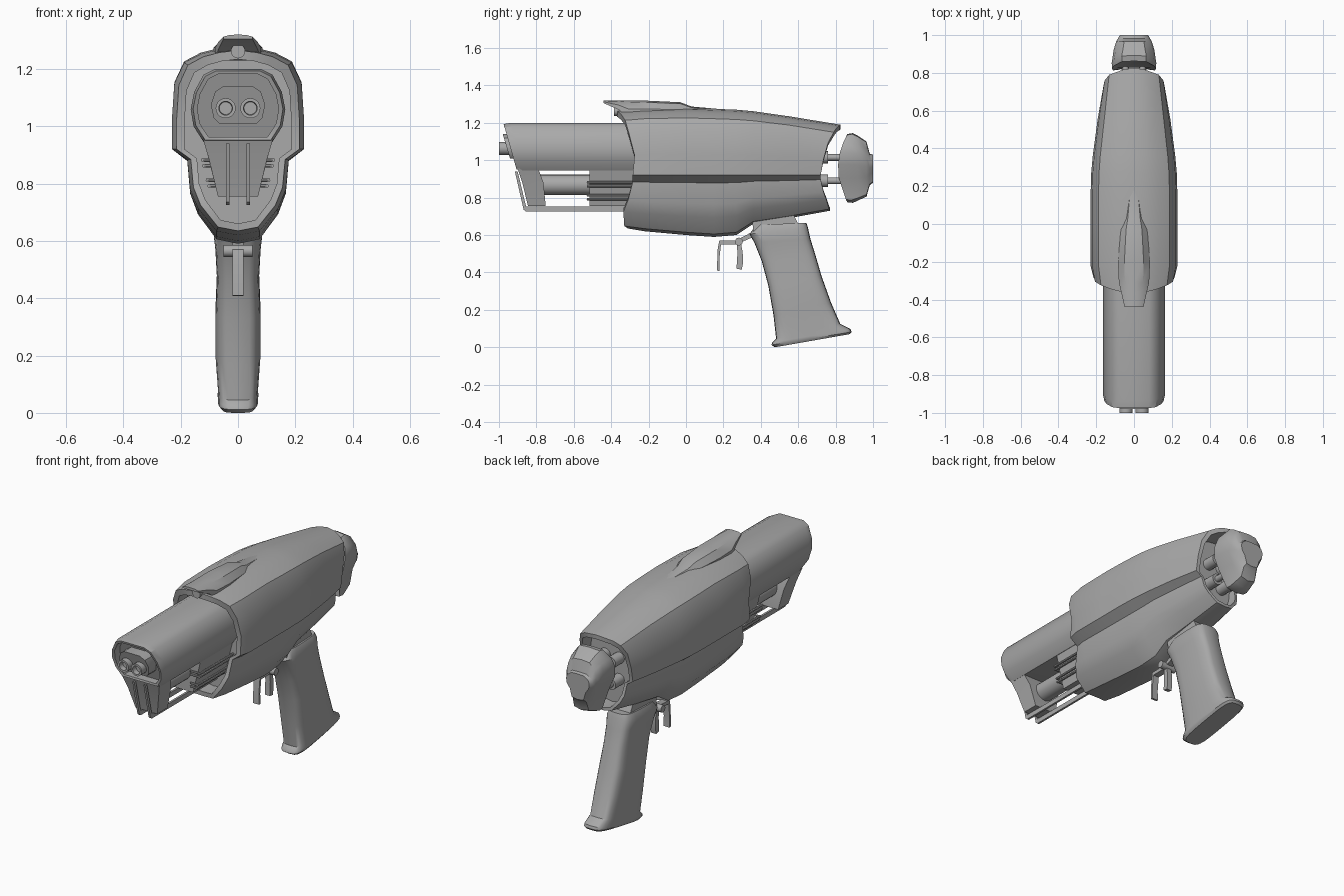
import bpy, bmesh, math
from mathutils import Vector

if "Cube" in bpy.data.objects:
    bpy.data.objects.remove(bpy.data.objects["Cube"], do_unlink=True)

grey = bpy.data.materials.new("plain_grey")
grey.use_nodes = True
grey.diffuse_color = (0.4, 0.4, 0.4, 1)
grey.node_tree.nodes["Principled BSDF"].inputs["Base Color"].default_value = (0.4, 0.4, 0.4, 1)
parts = []


def finish(name, bm):
    bmesh.ops.recalc_face_normals(bm, faces=bm.faces)
    mesh = bpy.data.meshes.new(name)
    bm.to_mesh(mesh)
    bm.free()
    mesh.materials.append(grey)
    obj = bpy.data.objects.new(name, mesh)
    bpy.context.collection.objects.link(obj)
    parts.append(obj)
    return obj


def loft(name, rings):
    """Skin closed rings of points and cap both ends."""
    bm = bmesh.new()
    rows = [[bm.verts.new(p) for p in ring] for ring in rings]
    n = len(rows[0])
    for a, b in zip(rows, rows[1:]):
        for i in range(n):
            j = (i + 1) % n
            bm.faces.new((a[i], a[j], b[j], b[i]))
    bm.faces.new(rows[0])
    bm.faces.new(rows[-1][::-1])
    return finish(name, bm)


def mirrored(half):
    """Complete a half ring that starts and ends on the centre plane."""
    return half + [(-x, y, z) for x, y, z in half[-2:0:-1]]


def prism(name, outline, x0, x1):
    return loft(name, [[(x, y, z) for y, z in outline] for x in (x0, x1)])


def rod(name, start, end, radius, sides=16):
    a, b = Vector(start), Vector(end)
    turn = (b - a).to_track_quat("Z", "Y")
    circle = [Vector((math.cos(t), math.sin(t), 0)) * radius
              for t in (math.tau * i / sides for i in range(sides))]
    return loft(name, [[p + turn @ c for c in circle] for p in (a, b)])


def column(name, rings, shape):
    """Stack of tilted sections: front y, front z, back y, back z, half width."""
    out = []
    for yf, zf, yb, zb, w in rings:
        out.append([(v * w, yf + (yb - yf) * (u + 1) / 2, zf + (zb - zf) * (u + 1) / 2)
                    for u, v in shape])
    return loft(name, out)


# Main body shell: section, then front and rear rim positions per section point
section = [(0, 1.275), (.07, 1.267), (.13, 1.252), (.188, 1.222), (.222, 1.15), (.23, 1.03),
           (.23, .92), (.177, .88), (.167, .77), (.14, .70), (.075, .615), (0, .60)]
front_rim = [-.37, -.36, -.345, -.325, -.305, -.275, -.285, -.285, -.31, -.335, -.33, -.31]
rear_rim = [.825, .82, .805, .79, .76, .735, .72, .72, .735, .75, .765, .77]
MID = .92


def body_ring(ys, sx, top, bottom, inset=False):
    if not isinstance(ys, list):
        ys = [ys] * len(section)
    kx, kz = (.87, .91) if inset else (1, 1)
    half = []
    for (x, z), y in zip(section, ys):
        up = (top - MID) / (1.275 - MID) if z > MID else (MID - bottom) / (MID - .60)
        half.append((x * sx * kx, y, MID + (z - MID) * up * kz))
    return mirrored(half)


front, rear = (.93, 1.265, .635), (.7, 1.19, .73)
stations = [(-.22, 1, 1.275, .62), (0, 1, 1.28, .6), (.15, 1, 1.275, .59), (.27, .985, 1.27, .6),
            (.36, .95, 1.262, .66), (.55, .84, 1.235, .69)]
loft("body_shell",
     [body_ring(-.22, *front, True), body_ring(front_rim, *front, True), body_ring(front_rim, *front)]
     + [body_ring(*s) for s in stations]
     + [body_ring(rear_rim, *rear), body_ring(rear_rim, *rear, True), body_ring(.68, *rear, True)])

# Raised sight fin blending into the top of the shell
fin = [(-.44, .05, 1.32, 1.305), (-.36, .068, 1.32, 1.27), (-.31, .08, 1.32, 1.23),
       (-.2, .085, 1.318, 1.23), (-.03, .07, 1.31, 1.23), (.03, .055, 1.287, 1.23), (.2, .03, 1.272, 1.23)]
loft("sight_fin", [mirrored([(0, y, t), (w * .6, y, t - (t - b) * .1), (w, y, t - (t - b) * .5),
                             (w, y, b), (0, y, b)]) for y, w, t, b in fin])
rod("sight_tube", (0, -.385, 1.262), (0, -.25, 1.262), .025)

# Barrel housing with slanted, recessed front
barrel = [(0, 1.2), (.08, 1.2), (.12, 1.18), (.153, 1.12), (.165, 1.06), (.155, 1.0), (.12, .945), (0, .945)]


def barrel_ring(y, slant=0, k=1):
    return mirrored([(x * k, y + slant * (1.2 - z), 1.07 + (z - 1.07) * k) for x, z in barrel])


loft("barrel_housing", [barrel_ring(-.925, .27, .86), barrel_ring(-.972, .27, .86),
                        barrel_ring(-.975, .27, .95), barrel_ring(-.935, .25), barrel_ring(-.2)])

# Muzzle plate and twin muzzles
pill = [(0, 1.14), (.05, 1.14), (.08, 1.12), (.095, 1.075), (.085, 1.03), (.065, 1.01), (0, 1.01)]
loft("muzzle_plate", [mirrored([(x, y + .3 * (1.14 - z), z) for x, z in pill]) for y in (-.98, -.9)])
for side, tag in ((1, "left"), (-1, "right")):
    circle = [(math.cos(math.tau * i / 20), math.sin(math.tau * i / 20)) for i in range(20)]
    loft("muzzle_" + tag, [[(side * .043 + c * r, y, 1.063 + s * r) for c, s in circle]
                           for y, r in ((-.9, .035), (-1, .035), (-1, .024), (-.97, .022))])

# Supports under the barrel
box = [(-1, -1), (1, -1), (1, 1), (-1, 1)]
column("front_support", [(-.845, .755, -.75, .755, .07), (-.875, .88, -.762, .88, .1),
                         (-.9, .955, -.79, .955, .122)], box)
column("rear_support", [(-.515, .755, -.2, .755, .07), (-.515, .955, -.2, .955, .12)], box)
rod("pump_tube", (0, -.8, .868), (0, -.45, .868), .055, 20)
rail = [(-.915, .94), (-.9, .94), (-.855, .752), (-.25, .752), (-.25, .725), (-.855, .725), (-.868, .735)]
for side, tag in ((1, "left"), (-1, "right")):
    prism("guide_rail_" + tag, rail, side * .03, side * .042)
    for i, (x, z) in enumerate(((.122, .882), (.118, .862), (.106, .812), (.1, .792))):
        rod(f"side_slat_{tag}_{i}", (side * x, -.53, z), (side * x, -.22, z), .007, 8)
        rod(f"slat_pin_{tag}_{i}", (side * .06, -.525, z), (side * x, -.525, z), .006, 8)

# Rear cap and the rods that hold it
cap = [(0, 1), (.55, .97), (.9, .72), (1, .45), (.95, .1), (.68, -.3), (.5, -.92), (0, -1)]
cap_stations = [(.845, .09, 1.09, .84), (.84, .117, 1.14, .775), (.87, .118, 1.145, .772),
                (.92, .108, 1.13, .785), (.965, .095, 1.1, .805), (.982, .085, 1.035, .865),
                (1, .075, 1.03, .88)]
rings = []
for y, w, top, bottom in cap_stations:
    mid, tall = (top + bottom) / 2, (top - bottom) / 2
    bow = .05 if y < .9 else 0
    rings.append(mirrored([(x * w, y - bow * (.55 - z * z), mid + z * tall) for x, z in cap]))
loft("rear_cap", rings)
for side, tag in ((1, "left"), (-1, "right")):
    for z, level in ((1.015, "upper"), (.89, "lower")):
        rod(f"cap_rod_{level}_{tag}", (side * .045, .66, z), (side * .045, .88, z), .018)
        rod(f"cap_collar_{level}_{tag}", (side * .045, .66, z), (side * .045, .76, z), .033)

# Grip with flared base, and its neck
power = lambda t: math.copysign(abs(t) ** .5, t)
rounded = [(power(math.cos(a)), power(math.sin(a)))
           for a in (math.tau * i / 24 for i in range(24))]
column("grip", [(.475, 0, .875, .07, .06), (.457, .012, .885, .082, .07), (.46, .025, .88, .097, .071),
                (.482, .045, .825, .125, .07), (.468, .17, .775, .24, .079), (.44, .33, .725, .38, .079),
                (.405, .46, .69, .5, .074), (.365, .56, .665, .58, .079), (.34, .605, .652, .64, .085),
                (.375, .655, .643, .665, .07)], rounded)
column("grip_neck", [(.36, .62, .62, .62, .06), (.35, .72, .56, .74, .06)], box)

# Trigger group
prism("trigger_front", [(.165, .41), (.18, .408), (.178, .47), (.187, .55), (.27, .55), (.36, .59),
                        (.36, .62), (.27, .572), (.178, .57), (.17, .53)], -.019, .019)
prism("trigger_rear", [(.272, .56), (.275, .5), (.27, .42), (.298, .415), (.305, .45), (.303, .51),
                       (.293, .56)], -.016, .016)
rod("trigger_pivot", (-.05, .283, .565), (.05, .283, .565), .021)

bpy.ops.object.select_all(action="DESELECT")
for obj in parts:
    obj.select_set(True)
bpy.context.view_layer.objects.active = parts[0]
bpy.ops.object.shade_smooth_by_angle(angle=math.radians(35))
